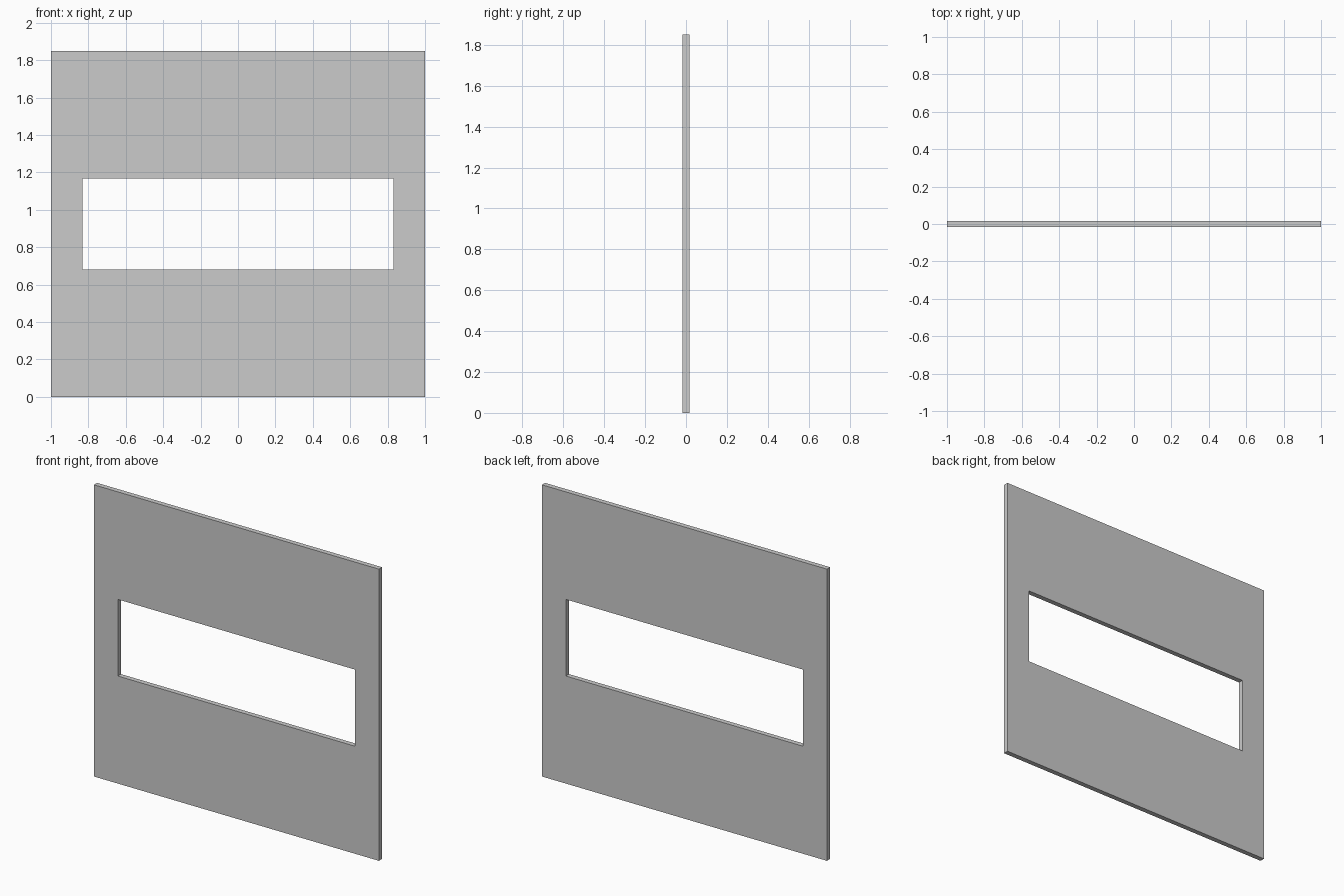
import bpy, bmesh

if "Cube" in bpy.data.objects:
    bpy.data.objects.remove(bpy.data.objects["Cube"])

W, H, T = 2.0, 1.85, 0.032        # outer width, height, thickness
HOLE_W, HOLE_H = 1.664, 0.486     # centred window opening


def ring(bm, w, h):
    """Four corners of a centred rectangle on the front plane."""
    return [bm.verts.new((sx * w / 2, -T / 2, H / 2 + sz * h / 2))
            for sx, sz in ((-1, -1), (1, -1), (1, 1), (-1, 1))]


# Panel: mitred front frame, extruded back through its thickness
bm = bmesh.new()
outer = ring(bm, W, H)
inner = ring(bm, HOLE_W, HOLE_H)
front = []
for i in range(4):
    j = (i + 1) % 4
    front.append(bm.faces.new((outer[i], outer[j], inner[j], inner[i])))
result = bmesh.ops.extrude_face_region(bm, geom=front, use_keep_orig=True)
back = [g for g in result["geom"] if isinstance(g, bmesh.types.BMVert)]
bmesh.ops.translate(bm, verts=back, vec=(0, T, 0))
bmesh.ops.recalc_face_normals(bm, faces=bm.faces)

mesh = bpy.data.meshes.new("panel_with_window")
bm.to_mesh(mesh)
bm.free()
panel = bpy.data.objects.new("panel_with_window", mesh)
bpy.context.collection.objects.link(panel)
